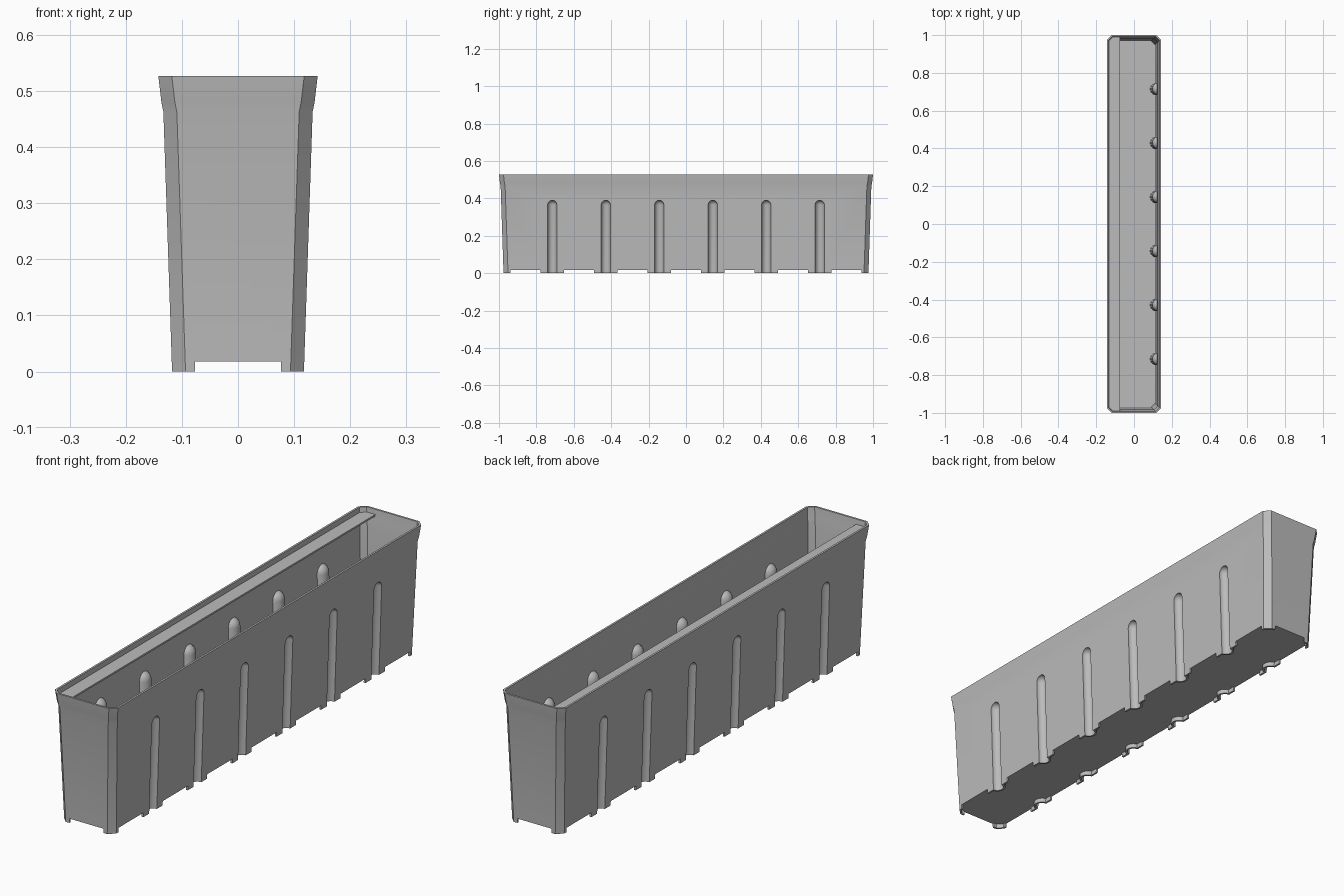
import bpy, bmesh, math

if "Cube" in bpy.data.objects:
    bpy.data.objects.remove(bpy.data.objects["Cube"])

DRAFT = 0.0335            # outward lean of the walls
BASE, EXTRA = 0.1175, 0.858   # half width at the foot, added half length
RIBS = [(i - 2.5) * 0.286 for i in range(6)]

grey = bpy.data.materials.new("plain grey")
grey.use_nodes = True
colour = (0.5, 0.5, 0.5, 1)
grey.diffuse_color = colour
grey.node_tree.nodes["Principled BSDF"].inputs["Base Color"].default_value = colour


def wall(z):
    return BASE + DRAFT * z


def loft(name, rings):
    """Closed solid through a stack of equal-sized point rings."""
    bm = bmesh.new()
    rows = [[bm.verts.new(p) for p in ring] for ring in rings]
    n = len(rows[0])
    for a, b in zip(rows, rows[1:]):
        for i in range(n):
            j = (i + 1) % n
            bm.faces.new((a[i], a[j], b[j], b[i]))
    bm.faces.new(rows[0][::-1])
    bm.faces.new(rows[-1])
    bmesh.ops.recalc_face_normals(bm, faces=bm.faces)
    mesh = bpy.data.meshes.new(name)
    bm.to_mesh(mesh)
    bm.free()
    mesh.materials.append(grey)
    obj = bpy.data.objects.new(name, mesh)
    bpy.context.collection.objects.link(obj)
    return obj


def tub_ring(hw, z, inset=0.0):
    """Rectangle with chamfered corners."""
    c = 0.024 - inset * 0.586
    x, y = hw - inset, hw + EXTRA - inset
    return [(x, c - y, z), (x, y - c, z), (x - c, y, z), (c - x, y, z),
            (-x, y - c, z), (-x, c - y, z), (c - x, -y, z), (x - c, -y, z)]


def box(name, x0, x1, y0, y1, z0, z1):
    return loft(name, [[(x0, y0, z), (x1, y0, z), (x1, y1, z), (x0, y1, z)]
                       for z in (z0, z1)])


def rib(name, side, y, r, bottom):
    """Round-topped post that follows the leaning wall."""
    levels = [(bottom, r)]
    for k in range(6):
        a = math.radians(k * 17)
        levels.append((0.365 + r * math.sin(a), r * math.cos(a)))
    turn = [math.tau * (i + 0.5) / 20 for i in range(20)]
    return loft(name, [[(side * wall(z) + q * math.cos(t), y + q * math.sin(t), z)
                        for t in turn] for z, q in levels])


def cut(obj, cutters):
    """Subtract every cutter, bake the result and drop the cutters."""
    for c in cutters:
        c.hide_render = True
        mod = obj.modifiers.new("cut", 'BOOLEAN')
        mod.operation = 'DIFFERENCE'
        mod.solver = 'EXACT'
        mod.object = c
    bpy.context.view_layer.update()
    graph = bpy.context.evaluated_depsgraph_get()
    baked = bpy.data.meshes.new_from_object(obj.evaluated_get(graph))
    obj.modifiers.clear()
    obj.data = baked
    for c in cutters:
        bpy.data.objects.remove(c)


def ribs(r, bottom):
    return [rib("rib_cutter", s, y, r, bottom) for s in (-1, 1) for y in RIBS]


# Outer body with a flared rim and grooves pressed into the long sides
body = loft("planter_body", [tub_ring(BASE, 0), tub_ring(0.133, 0.463),
                             tub_ring(0.1365, 0.48), tub_ring(0.142, 0.527)])
cut(body, ribs(0.025, -0.05))

# Hollow inside, keeping the bulges behind the grooves
T = 0.008
cavity = loft("cavity", [tub_ring(wall(0.026), 0.026, T), tub_ring(0.133, 0.463, T),
                         tub_ring(0.1365, 0.48, T), tub_ring(0.1435, 0.541, T)])
cut(cavity, ribs(0.025 + T, -0.06))

# Recess under the floor, leaving a thin skirt
recess = loft("recess", [tub_ring(wall(-0.02), -0.02, T), tub_ring(wall(0.018), 0.018, T)])
cut(recess, ribs(0.025 + T, -0.07))
cut(body, [cavity, recess])

# Gaps that split the skirt into corner feet and rib feet
gaps = [box("gap", -0.077, 0.077, s * 0.987 - 0.03, s * 0.987 + 0.03, -0.03, 0.018)
        for s in (-1, 1)]
edges = [-0.938] + [y + d for y in RIBS for d in (-0.062, 0.062)] + [0.938]
for y0, y1 in zip(edges[::2], edges[1::2]):
    gaps.append(box("gap", -0.2, 0.2, y0, y1, -0.03, 0.018))
cut(body, gaps)

# Flat ledge just under the rim on one long side
ledge = loft("rim_ledge", [[(-0.074, -0.99, z), (-0.074, 0.99, z), (-0.115, 0.99, z),
                            (-0.134, 0.971, z), (-0.134, -0.971, z), (-0.115, -0.99, z)]
                           for z in (0.5, 0.507)])

for obj in (body, ledge):
    bpy.ops.object.select_all(action='DESELECT')
    obj.select_set(True)
    bpy.context.view_layer.objects.active = obj
    bpy.ops.object.shade_smooth_by_angle(angle=math.radians(25))
